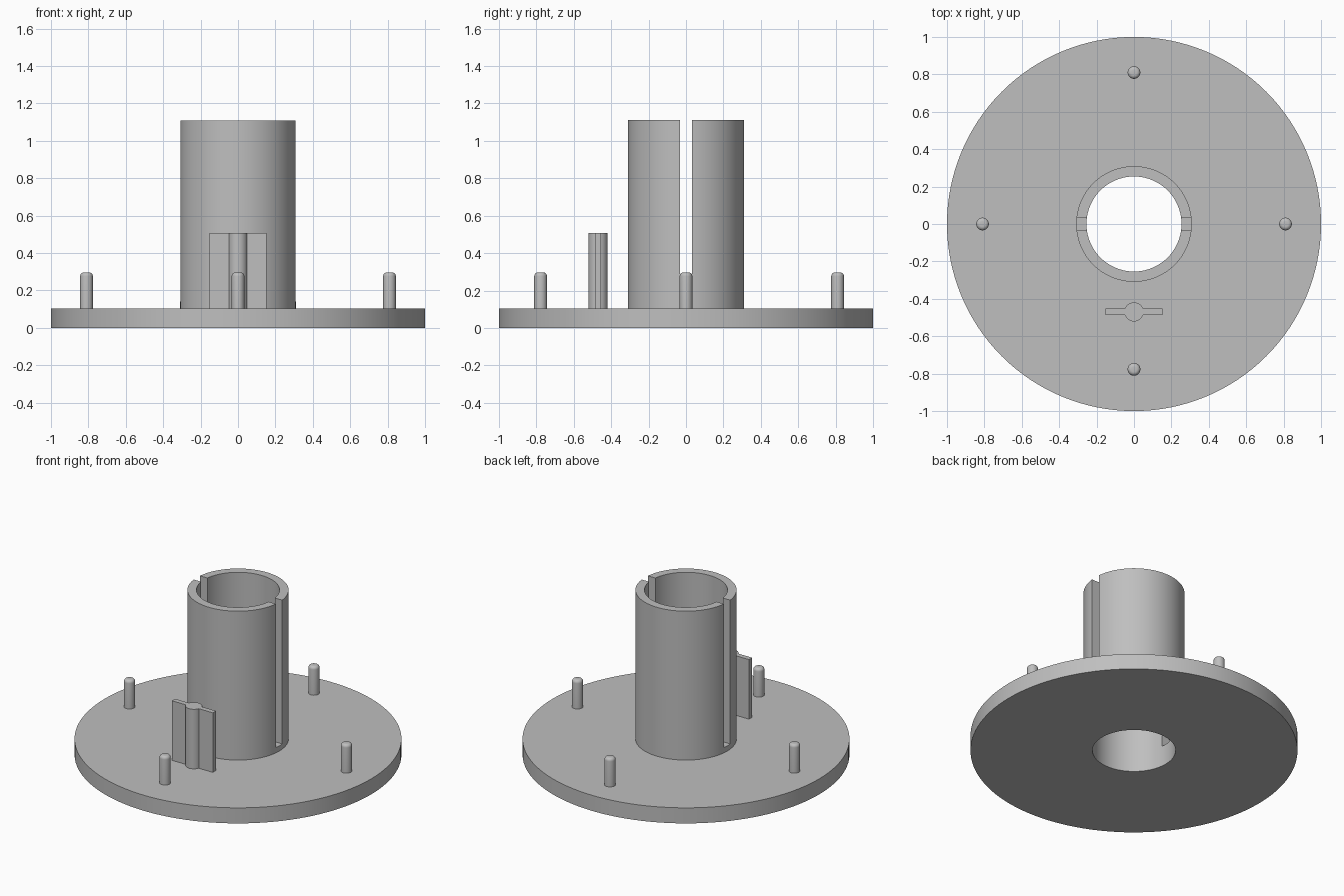
import bpy
import bmesh
import math

cube = bpy.data.objects.get("Cube")
if cube:
    bpy.data.objects.remove(cube, do_unlink=True)

grey = bpy.data.materials.new("plain grey")
grey.use_nodes = True
colour = (0.52, 0.52, 0.52, 1)
grey.diffuse_color = colour
grey.node_tree.nodes["Principled BSDF"].inputs["Base Color"].default_value = colour

PLATE_TOP = 0.105


def make_object(name, bm):
    bmesh.ops.recalc_face_normals(bm, faces=bm.faces)
    mesh = bpy.data.meshes.new(name)
    bm.to_mesh(mesh)
    bm.free()
    mesh.materials.append(grey)
    obj = bpy.data.objects.new(name, mesh)
    bpy.context.collection.objects.link(obj)
    return obj


def smooth(obj):
    bpy.ops.object.select_all(action="DESELECT")
    obj.select_set(True)
    bpy.context.view_layer.objects.active = obj
    bpy.ops.object.shade_smooth_by_angle(angle=math.radians(30))


def lathe(name, profile, steps, closed, location=(0, 0, 0)):
    """Revolve an (r, z) profile around the vertical axis."""
    bm = bmesh.new()
    verts = [bm.verts.new((r, 0, z)) for r, z in profile]
    edges = [bm.edges.new(pair) for pair in zip(verts, verts[1:])]
    if closed:
        edges.append(bm.edges.new((verts[-1], verts[0])))
    bmesh.ops.spin(bm, geom=verts + edges, cent=(0, 0, 0), axis=(0, 0, 1),
                   angle=math.tau, steps=steps, use_merge=True)
    bmesh.ops.remove_doubles(bm, verts=bm.verts, dist=0.0001)
    obj = make_object(name, bm)
    obj.location = location
    return obj


# Round base and hollow hub, turned as one piece
bore, hub, hub_top = 0.254, 0.309, 1.11
base = lathe("base_and_hub", [(bore, 0), (1, 0), (1, PLATE_TOP), (hub, PLATE_TOP),
                              (hub, hub_top), (bore, hub_top)], 128, True)

# Slot through both sides of the hub
slot_bottom, slot_width = 0.14, 0.066
bm = bmesh.new()
bmesh.ops.create_cube(bm, size=1)
bmesh.ops.scale(bm, vec=(0.8, slot_width, 1.2), verts=bm.verts)
bmesh.ops.translate(bm, vec=(0, 0, slot_bottom + 0.6), verts=bm.verts)
cutter = make_object("slot_cutter", bm)
cutter.hide_render = True
cut = base.modifiers.new("slot", "BOOLEAN")
cut.operation = "DIFFERENCE"
cut.solver = "EXACT"
cut.object = cutter
bpy.context.view_layer.objects.active = base
bpy.ops.object.modifier_apply(modifier=cut.name)
bpy.data.objects.remove(cutter, do_unlink=True)
smooth(base)

# Four locating pegs with rounded tips
radius, tip, peg_top = 0.034, 0.02, 0.297
arc = [math.radians(a) for a in range(0, 91, 18)]
peg_profile = [(0, PLATE_TOP - 0.01), (radius, PLATE_TOP - 0.01)]
peg_profile += [(radius - tip + tip * math.cos(a), peg_top - tip + tip * math.sin(a))
                for a in arc]
peg_profile.append((0, peg_top))
pegs = {"left": (0.81, 0), "right": (-0.81, 0), "back": (0, 0.81), "front": (0, -0.777)}
for side, (x, y) in pegs.items():
    smooth(lathe(side + "_peg", peg_profile, 32, False, (x, y, 0)))

# Upright fin with a round rib in its middle, extruded from one outline
half_width, half_thick, rib = 0.153, 0.017, 0.051
start = math.asin(half_thick / rib)
steps = 16
rib_arc = [start + (math.pi - 2 * start) * i / steps for i in range(steps + 1)]
back = [(half_width, half_thick)]
back += [(rib * math.cos(a), rib * math.sin(a)) for a in rib_arc]
back.append((-half_width, half_thick))
outline = back + [(-x, -y) for x, y in back]
bm = bmesh.new()
floor = bm.faces.new([bm.verts.new((x, y - 0.47, PLATE_TOP - 0.01)) for x, y in outline])
grown = bmesh.ops.extrude_face_region(bm, geom=[floor], use_keep_orig=True)
top = [v for v in grown["geom"] if isinstance(v, bmesh.types.BMVert)]
for v in top:
    v.co.z = 0.507
smooth(make_object("ribbed_fin", bm))
